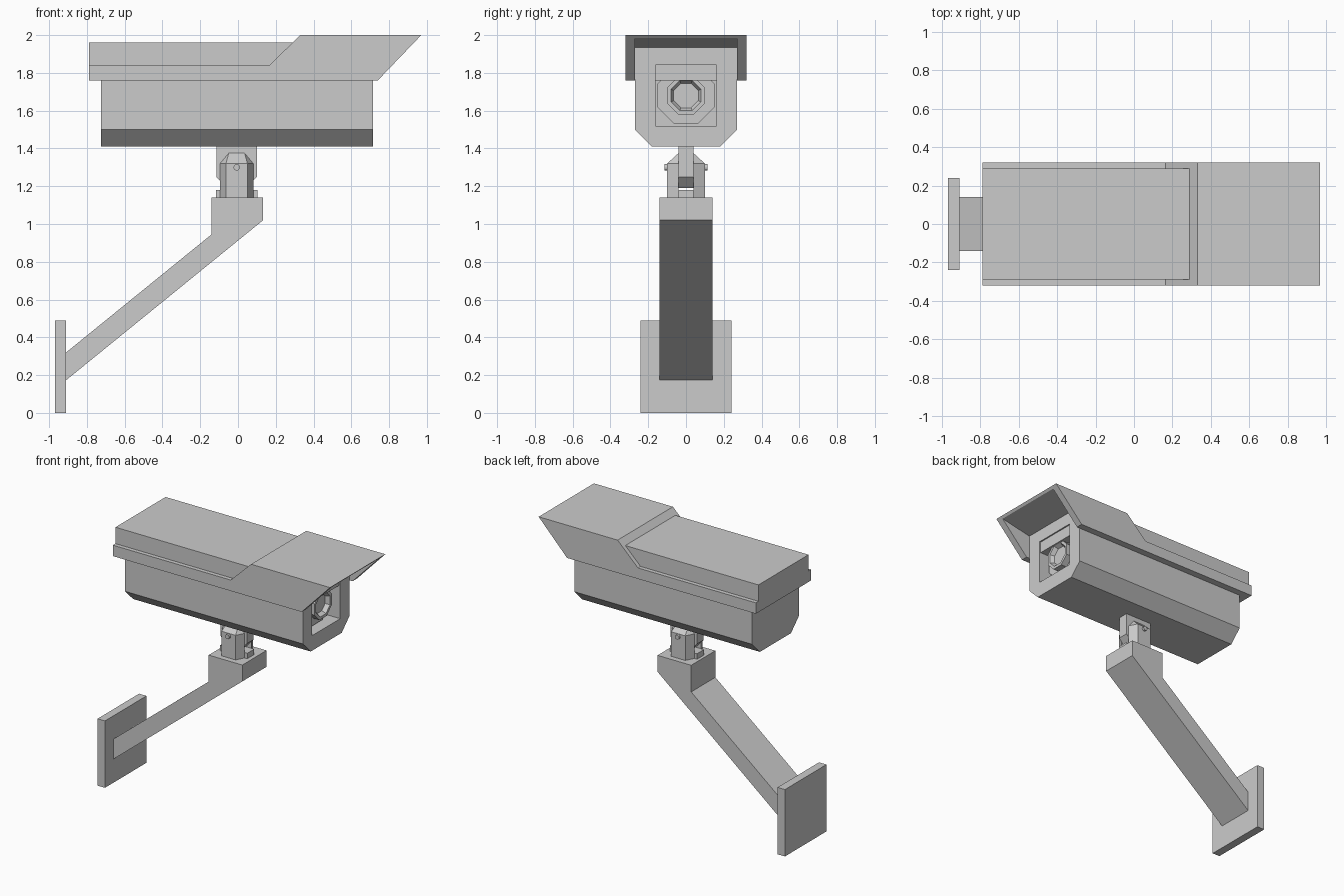
import bpy, bmesh, math

if "Cube" in bpy.data.objects:
    bpy.data.objects.remove(bpy.data.objects["Cube"])


def finish(name, bm):
    bmesh.ops.recalc_face_normals(bm, faces=bm.faces)
    me = bpy.data.meshes.new(name)
    bm.to_mesh(me)
    bm.free()
    ob = bpy.data.objects.new(name, me)
    bpy.context.collection.objects.link(ob)
    return ob


def prism(name, pts, lo, hi, axis='Y'):
    """Extrude a profile: XZ points along Y, or YZ points along X."""
    bm = bmesh.new()

    def place(p, d):
        return (p[0], d, p[1]) if axis == 'Y' else (d, p[0], p[1])
    a = [bm.verts.new(place(p, lo)) for p in pts]
    b = [bm.verts.new(place(p, hi)) for p in pts]
    bm.faces.new(a)
    bm.faces.new(b[::-1])
    for i in range(len(pts)):
        j = (i + 1) % len(pts)
        bm.faces.new((a[i], a[j], b[j], b[i]))
    return finish(name, bm)


def box(name, x0, x1, y0, y1, z0, z1):
    return prism(name, [(x0, z0), (x1, z0), (x1, z1), (x0, z1)], y0, y1)


def cut(ob, cutter):
    cutter.hide_render = True
    m = ob.modifiers.new("cut", 'BOOLEAN')
    m.operation = 'DIFFERENCE'
    m.solver = 'EXACT'
    m.object = cutter
    bpy.context.view_layer.objects.active = ob
    bpy.ops.object.modifier_apply(modifier=m.name)
    bpy.data.objects.remove(cutter)


# Wall plate and bracket arm
box("wall_plate", -0.97, -0.91, -0.24, 0.24, 0, 0.49)
prism("bracket_arm", [(-0.92, 0.165), (0.133, 1.02), (0.133, 1.14), (-0.14, 1.14),
                      (-0.14, 0.945), (-0.92, 0.312)], -0.14, 0.14)

# Swivel joint: base, two fork cheeks, hanging tongue and bolt
JX = -0.007
box("joint_base", JX - 0.11, JX + 0.11, -0.04, 0.04, 1.13, 1.18)
for side, label in ((-1, "front"), (1, "back")):
    bm = bmesh.new()
    for sx in (-1, 1):
        for z in (1.13, 1.32):
            bm.verts.new((JX + sx * 0.088, side * 0.04, z))
            bm.verts.new((JX + sx * 0.057, side * 0.10, z))
        bm.verts.new((JX + sx * 0.042, side * 0.04, 1.375))
    bmesh.ops.convex_hull(bm, input=bm.verts)
    bmesh.ops.dissolve_limit(bm, angle_limit=0.02, verts=bm.verts, edges=bm.edges)
    finish("fork_cheek_" + label, bm)
prism("joint_tongue", [(-0.115, 1.42), (0.10, 1.42), (0.10, 1.25), (0.045, 1.19),
                       (-0.06, 1.19), (-0.115, 1.25)], -0.039, 0.039)
prism("joint_bolt", [(JX + 0.017 * math.cos(i * math.pi / 6), 1.30 + 0.017 * math.sin(i * math.pi / 6))
                     for i in range(12)], -0.115, 0.115)

# Camera housing with chamfered lower edges and a square front recess
body = prism("camera_housing", [(-0.27, 1.5), (-0.18, 1.41), (0.18, 1.41), (0.27, 1.5),
                                (0.27, 1.935), (-0.27, 1.935)], -0.725, 0.715, 'X')
cut(body, box("recess_cutter", 0.61, 0.9, -0.162, 0.162, 1.52, 1.843))

# Octagonal stepped lens: (apothem, x) rings
bm = bmesh.new()
prev = None
for ap, x in ((0.15, 0.60), (0.15, 0.64), (0.10, 0.64), (0.10, 0.69),
              (0.08, 0.69), (0.065, 0.66)):
    r = ap / math.cos(math.pi / 8)
    ring = [bm.verts.new((x, r * math.cos((i + 0.5) * math.pi / 4),
                          1.68 + r * math.sin((i + 0.5) * math.pi / 4))) for i in range(8)]
    if prev:
        for i in range(8):
            bm.faces.new((prev[i], prev[(i + 1) % 8], ring[(i + 1) % 8], ring[i]))
    else:
        bm.faces.new(ring)
    prev = ring
bm.faces.new(prev)
finish("lens", bm)

# Sun hood with a hollow visor over the lens
hood = prism("sun_hood", [(-0.79, 1.76), (0.74, 1.76), (0.97, 2.0), (0.33, 2.0),
                          (0.165, 1.84), (-0.79, 1.84)], -0.32, 0.32)
cut(hood, prism("visor_cutter", [(0.705, 1.6), (1.1, 1.6), (1.1, 2.015),
                                 (0.955, 1.985), (0.705, 1.933)], -0.27, 0.27))

# Raised roof cover behind the visor
prism("roof_cover", [(-0.79, 1.83), (0.155, 1.83), (0.30, 1.83), (0.30, 1.96), (-0.79, 1.96)],
      -0.29, 0.29)
